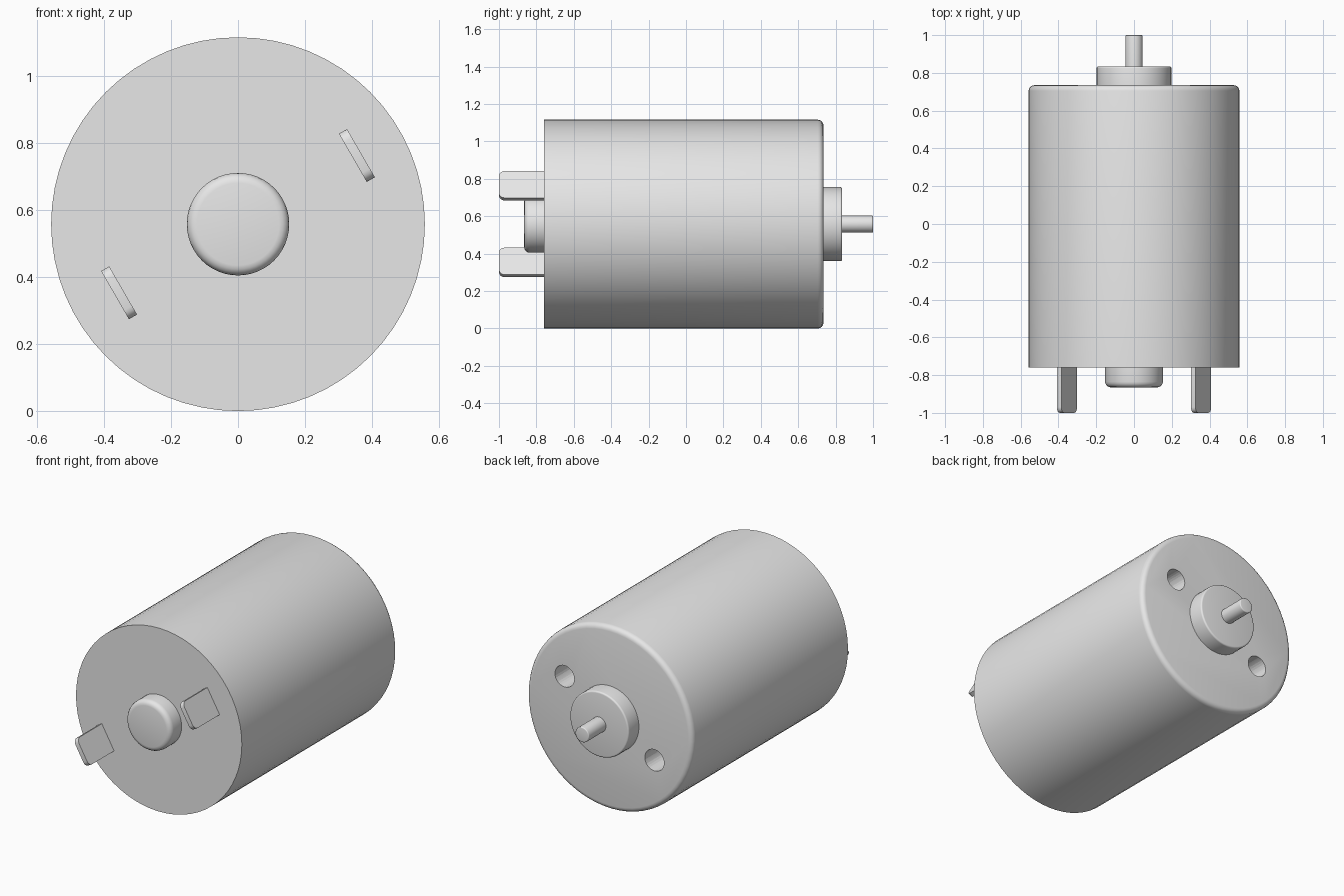
import bpy, bmesh, math
from mathutils import Matrix, Vector

if "Cube" in bpy.data.objects:
    bpy.data.objects.remove(bpy.data.objects["Cube"])

RADIUS = 0.558
AXIS = Vector((0, 0, RADIUS))
TILT = math.radians(30)

metal = bpy.data.materials.new("grey_metal")
metal.use_nodes = True
grey = (0.8, 0.8, 0.8, 1)
metal.diffuse_color = grey
metal.node_tree.nodes["Principled BSDF"].inputs["Base Color"].default_value = grey


def finish(name, bm, smooth=True):
    mesh = bpy.data.meshes.new(name)
    bmesh.ops.recalc_face_normals(bm, faces=bm.faces)
    bm.to_mesh(mesh)
    bm.free()
    obj = bpy.data.objects.new(name, mesh)
    bpy.context.collection.objects.link(obj)
    mesh.materials.append(metal)
    if smooth:
        shade(obj)
    return obj


def shade(obj):
    bpy.ops.object.select_all(action='DESELECT')
    obj.select_set(True)
    bpy.context.view_layer.objects.active = obj
    bpy.ops.object.shade_smooth_by_angle(angle=math.radians(35))


def cylinder(name, radius, y0, y1, sides, round_end=0, round_size=0.0, centre=AXIS):
    """Cylinder along y; round_end -1 / +1 rounds the rim at that end."""
    bm = bmesh.new()
    place = Matrix.Translation(centre + Vector((0, (y0 + y1) / 2, 0)))
    bmesh.ops.create_cone(bm, cap_ends=True, segments=sides, radius1=radius,
                          radius2=radius, depth=y1 - y0,
                          matrix=place @ Matrix.Rotation(math.pi / 2, 4, 'X'))
    if round_end:
        end = y1 if round_end > 0 else y0
        rim = [e for e in bm.edges if all(abs(v.co.y - end) < 1e-4 for v in e.verts)]
        bmesh.ops.bevel(bm, geom=rim, offset=round_size, segments=4,
                        profile=0.5, affect='EDGES')
    return finish(name, bm, smooth=name != "hole_cutter")


# Main can with a rounded rear rim
can = cylinder("motor_can", RADIUS, -0.76, 0.735, 64, 1, 0.03)

# Two mounting holes in the rear face
for side in (1, -1):
    offset = Vector((math.cos(TILT), 0, math.sin(TILT))) * 0.349 * side
    cutter = cylinder("hole_cutter", 0.065, 0.585, 0.8, 32, centre=AXIS + offset)
    cutter.hide_render = True
    cut = can.modifiers.new("mounting_hole", 'BOOLEAN')
    cut.operation = 'DIFFERENCE'
    cut.solver = 'EXACT'
    cut.object = cutter
    bpy.context.view_layer.objects.active = can
    bpy.ops.object.modifier_apply(modifier=cut.name)
    bpy.data.objects.remove(cutter)
shade(can)

# Bearings and shaft
cylinder("front_bearing_cap", 0.153, -0.865, -0.75, 48, -1, 0.03)
cylinder("rear_bearing_collar", 0.198, 0.725, 0.835, 48, 1, 0.01)
cylinder("output_shaft", 0.046, 0.82, 1.0, 32, 1, 0.006)

# Terminal blades, tilted, with rounded tips
for name, side in (("left_terminal", 1), ("right_terminal", -1)):
    bm = bmesh.new()
    bmesh.ops.create_cube(bm, size=1, matrix=Matrix.Diagonal((0.028, 0.25, 0.166, 1)))
    tips = [e for e in bm.edges
            if all(v.co.y < 0 for v in e.verts)
            and abs(e.verts[0].co.x - e.verts[1].co.x) > 0.01]
    bmesh.ops.bevel(bm, geom=tips, offset=0.03, segments=4, profile=0.5, affect='EDGES')
    spot = AXIS + Vector((math.cos(TILT) * side * 0.41, -0.875, math.sin(TILT) * side * 0.41))
    bm.transform(Matrix.Translation(spot) @ Matrix.Rotation(-TILT, 4, 'Y'))
    finish(name, bm)
